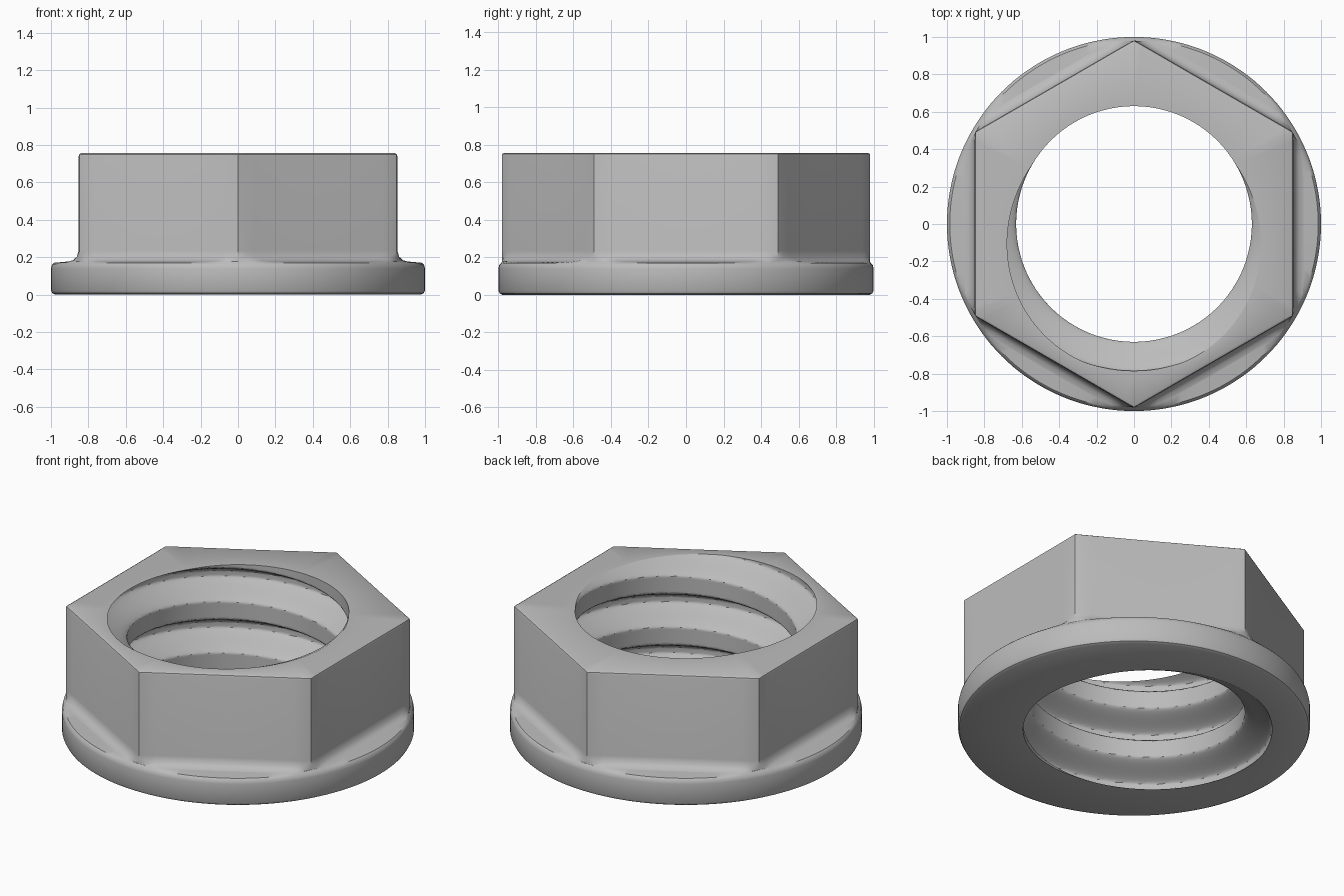
import bpy
import bmesh
import math

if "Cube" in bpy.data.objects:
    bpy.data.objects.remove(bpy.data.objects["Cube"], do_unlink=True)

SEGMENTS = 144
HEIGHT = 0.757
APOTHEM = 0.852
PITCH = 0.321
MINOR, DEPTH = 0.63, 0.155

steel = bpy.data.materials.new("steel_grey")
steel.use_nodes = True
grey = (0.5, 0.5, 0.5, 1)
steel.diffuse_color = grey
steel.node_tree.nodes["Principled BSDF"].inputs["Base Color"].default_value = grey


def hex_radius(a):
    # corners point along +y and -y
    return APOTHEM / math.cos((a + math.pi / 6) % (math.pi / 3) - math.pi / 6)


def bore_radius(a, z):
    # right-handed helical groove that leaves the top face at the front
    turn = a / (2 * math.pi) - 0.75
    phase = ((z - HEIGHT) / PITCH - turn + 0.5) % 1 - 0.5
    t = min(1, max(0, (0.335 - abs(phase)) / 0.28))
    eased = t * t * (3 - 2 * t)
    return MINOR + DEPTH * (t + eased) / 2


def loft(name, rows):
    # each row is (radius function of angle, height)
    bm = bmesh.new()
    rings = []
    for radius, z in rows:
        ring = []
        for i in range(SEGMENTS):
            a = 2 * math.pi * i / SEGMENTS
            r = radius(a)
            ring.append(bm.verts.new((r * math.cos(a), r * math.sin(a), z)))
        rings.append(ring)
    for low, high in zip(rings, rings[1:]):
        for i in range(SEGMENTS):
            j = (i + 1) % SEGMENTS
            bm.faces.new((low[i], low[j], high[j], high[i]))
    mesh = bpy.data.meshes.new(name)
    bm.to_mesh(mesh)
    bm.free()
    mesh.materials.append(steel)
    obj = bpy.data.objects.new(name, mesh)
    bpy.context.collection.objects.link(obj)
    bpy.ops.object.select_all(action="DESELECT")
    obj.select_set(True)
    bpy.context.view_layer.objects.active = obj
    bpy.ops.object.shade_smooth_by_angle(angle=math.radians(35))


def circle(r):
    return lambda a: r


def hexagon(offset):
    # corners are slightly blunted
    return lambda a: min(hex_radius(a) + offset, 0.98)


def bore_at(z):
    return lambda a: bore_radius(a, z)


# Washer flange: underside, rim and rounded shoulder
flange_rows = [(bore_at(0), 0)]
flange_rows += [(circle(r), z) for r, z in (
    (0.978, 0), (0.993, 0.008), (1, 0.022), (1, 0.14), (0.995, 0.16), (0.985, 0.17))]
flange_rows.append((hexagon(0.055), 0.177))
loft("flange", flange_rows)

# Hexagonal body: fillet, flats, softened top edge and top face
body_rows = [(hexagon(d), z) for d, z in (
    (0.055, 0.177), (0.03, 0.184), (0.01, 0.202), (0, 0.235),
    (0, 0.74), (-0.004, 0.75), (-0.016, HEIGHT))]
body_rows.append((bore_at(HEIGHT), HEIGHT))
loft("hex_body", body_rows)

# Threaded bore, swept from the top face down
STEPS = 96
levels = [HEIGHT * (1 - k / STEPS) for k in range(STEPS + 1)]
loft("threaded_bore", [(bore_at(z), z) for z in levels])
